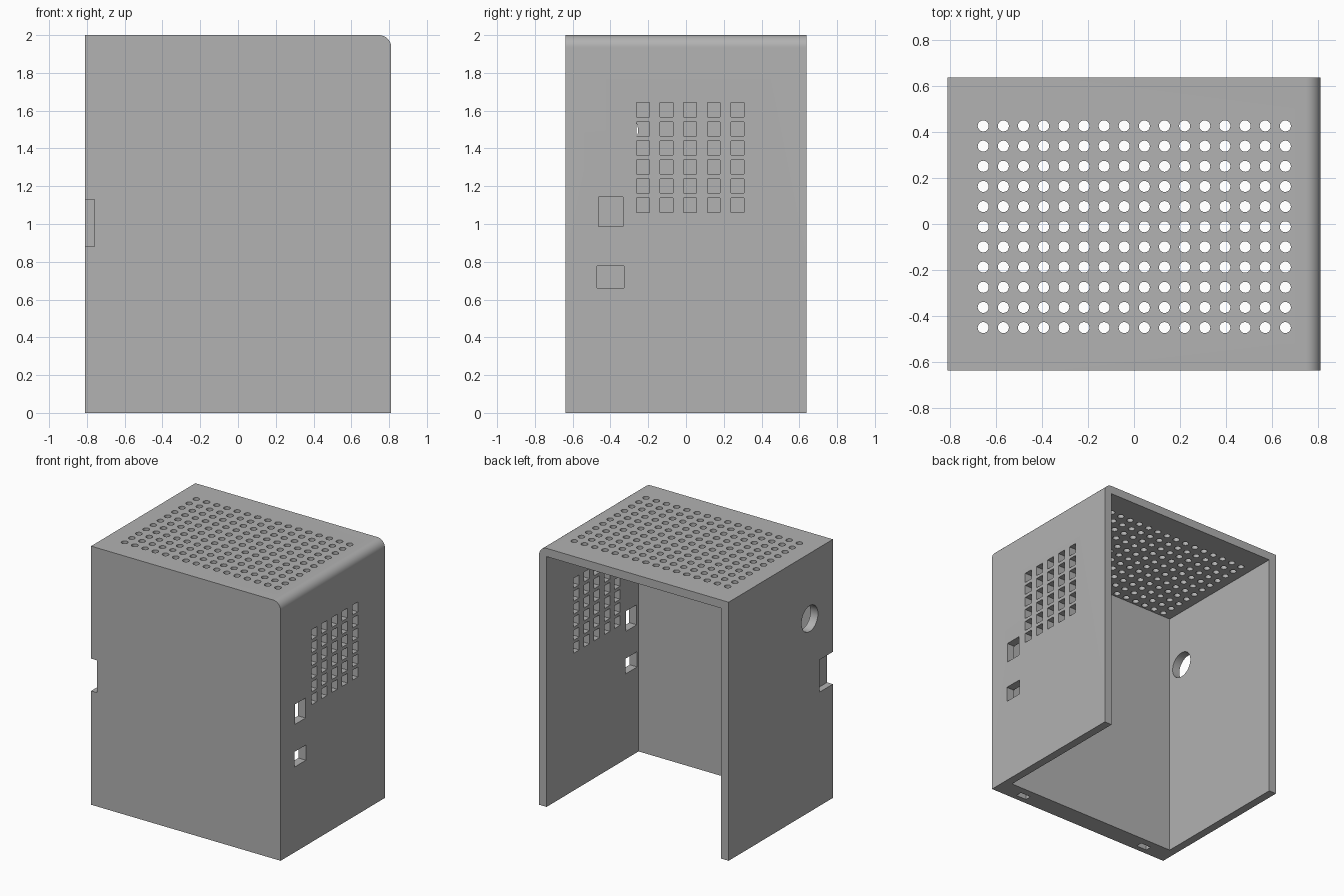
import bpy, bmesh, math
from mathutils import Matrix, Vector

if "Cube" in bpy.data.objects:
    bpy.data.objects.remove(bpy.data.objects["Cube"])

# Overall half sizes, wall thicknesses and corner radius
HX, HY, H = 0.811, 0.637, 2.0
WALL, FRONT, R = 0.064, 0.15, 0.065

grey = bpy.data.materials.new("plain grey")
grey.use_nodes = True
grey.diffuse_color = (0.445, 0.445, 0.445, 1)
grey.node_tree.nodes["Principled BSDF"].inputs["Base Color"].default_value = grey.diffuse_color


def to_object(bm, name):
    bmesh.ops.recalc_face_normals(bm, faces=bm.faces)
    mesh = bpy.data.meshes.new(name)
    bm.to_mesh(mesh)
    bm.free()
    mesh.materials.append(grey)
    obj = bpy.data.objects.new(name, mesh)
    bpy.context.collection.objects.link(obj)
    return obj


def add_box(bm, low, high):
    low, high = Vector(low), Vector(high)
    m = Matrix.Translation((low + high) / 2) @ Matrix.Diagonal((*(high - low), 1))
    bmesh.ops.create_cube(bm, size=1, matrix=m)


def add_cylinder(bm, center, radius, depth, sides, turn=Matrix()):
    bmesh.ops.create_cone(bm, cap_ends=True, segments=sides, radius1=radius, radius2=radius,
                          depth=depth, matrix=Matrix.Translation(center) @ turn)


def cut(target, cutter):
    mod = target.modifiers.new(cutter.name, "BOOLEAN")
    mod.operation, mod.solver, mod.object = "DIFFERENCE", "EXACT", cutter
    bpy.context.view_layer.objects.active = target
    bpy.ops.object.modifier_apply(modifier=mod.name)
    bpy.data.objects.remove(cutter)


# Outer block: front outline with one rounded top edge, extruded backwards
outline = [(-HX, H), (-HX, 0), (HX, 0)]
for i in range(13):
    a = math.radians(90 * i / 12)
    outline.append((HX - R + R * math.cos(a), H - R + R * math.sin(a)))
bm = bmesh.new()
face = bm.faces.new([bm.verts.new((x, -HY, z)) for x, z in outline])
back = bmesh.ops.extrude_face_region(bm, geom=[face])["geom"]
bmesh.ops.translate(bm, vec=(0, 2 * HY, 0), verts=[v for v in back if isinstance(v, bmesh.types.BMVert)])
cover = to_object(bm, "enclosure_cover")

# Cavity, open at the back and the bottom
bm = bmesh.new()
add_box(bm, (WALL - HX, FRONT - HY, -0.5), (HX - WALL, HY + 0.5, H - WALL))
cut(cover, to_object(bm, "cavity"))

bm = bmesh.new()
# Round vent grid in the top
for col in range(16):
    for row in range(11):
        add_cylinder(bm, (-0.655 + 0.0875 * col, -0.45 + 0.0876 * row, H - WALL / 2), 0.024, 0.12, 20)

# Square vent grid and two ports in the +x side
x0, x1 = HX - WALL - 0.02, HX + 0.05
for col in range(5):
    for row in range(6):
        y, z = -0.228 + 0.125 * col, 1.1 + 0.1008 * row
        add_box(bm, (x0, y - 0.034, z - 0.038), (x1, y + 0.034, z + 0.038))
add_box(bm, (x0, -0.464, 0.988), (x1, -0.333, 1.143))
add_box(bm, (x0, -0.47, 0.66), (x1, -0.328, 0.778))

# Round cable hole and front corner notch in the -x side
add_cylinder(bm, (-HX + WALL / 2, -0.354, 1.495), 0.1, 0.12, 48, Matrix.Rotation(math.pi / 2, 4, "Y"))
add_box(bm, (-HX - 0.05, -HY - 0.05, 0.88), (-HX + 0.05, -0.475, 1.13))

# Fixing slots under the thick front wall
for x in (-0.57, 0.57):
    add_box(bm, (x - 0.045, -0.595, -0.05), (x + 0.045, -0.545, 0.1))
cut(cover, to_object(bm, "openings"))

# Smooth the curved surfaces, keep edges sharp
bpy.ops.object.select_all(action="DESELECT")
cover.select_set(True)
bpy.context.view_layer.objects.active = cover
bpy.ops.object.shade_smooth_by_angle(angle=math.radians(30))
